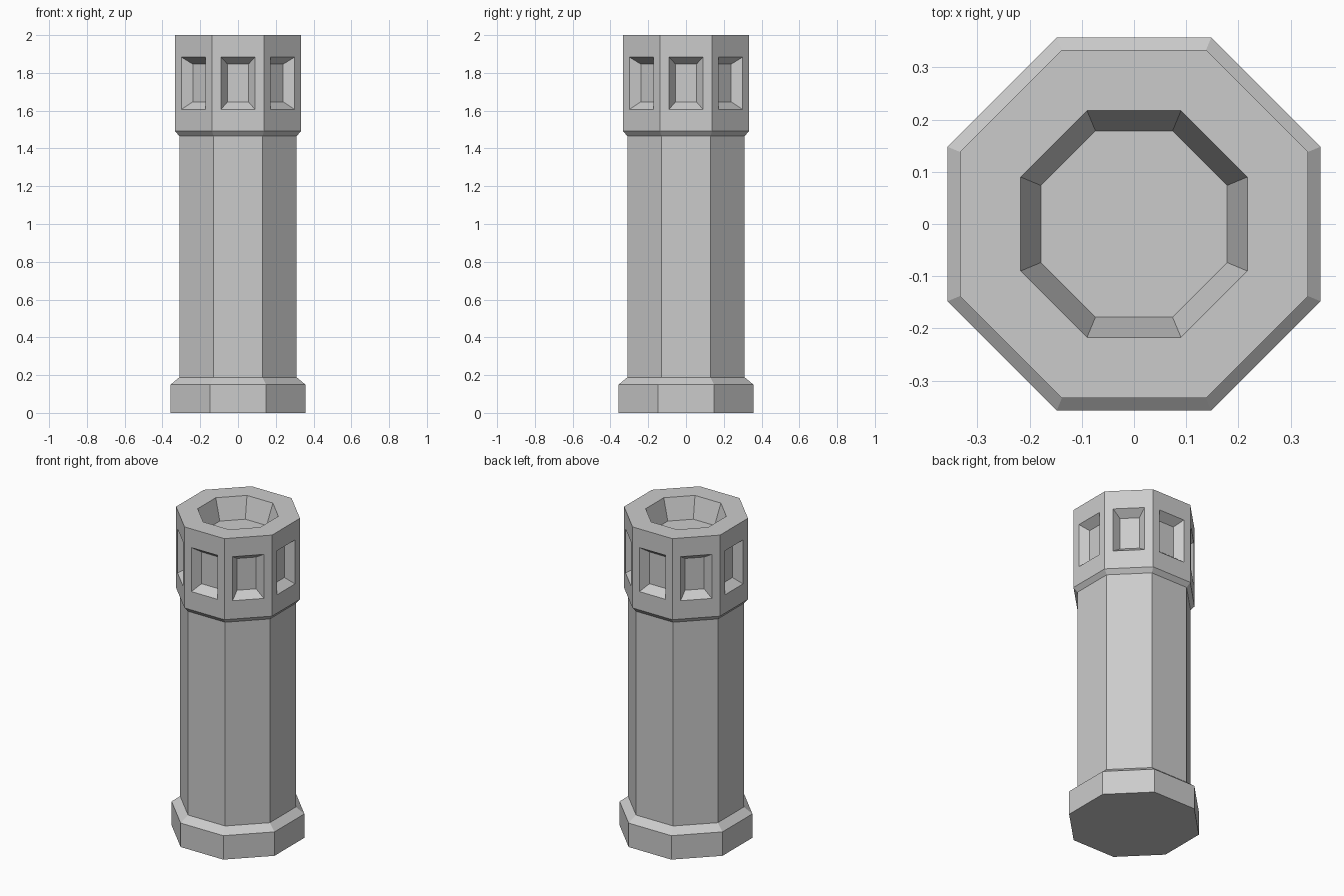
import bpy, bmesh
from math import pi, tan, sin, cos

if "Cube" in bpy.data.objects:
    bpy.data.objects.remove(bpy.data.objects["Cube"])

SIDES = 8
T = tan(pi / SIDES)  # half side length per unit of apothem


def side_point(i, u, dist, z):
    """Point on side i: u along the side, dist out from the axis."""
    a = i * 2 * pi / SIDES
    return (dist * cos(a) - u * sin(a), dist * sin(a) + u * cos(a), z)


def finish(bm, name):
    bmesh.ops.remove_doubles(bm, verts=bm.verts, dist=1e-4)
    bmesh.ops.recalc_face_normals(bm, faces=bm.faces)
    mesh = bpy.data.meshes.new(name)
    bm.to_mesh(mesh)
    bm.free()
    obj = bpy.data.objects.new(name, mesh)
    bpy.context.collection.objects.link(obj)
    return obj


# Whole column: octagonal profile of (apothem, z), from underside to bowl floor
profile = [(0.357, 0), (0.357, 0.15), (0.311, 0.188), (0.311, 1.465),
           (0.333, 1.492), (0.333, 2.0), (0.217, 2.0), (0.178, 1.87)]
CROWN = 4  # profile step that carries the window recesses

# Window rectangles: (half width, bottom, top, distance from axis)
window = [(0.333 * T, 1.492, 2.0, 0.333), (0.09, 1.607, 1.883, 0.333),
          (0.055, 1.647, 1.846, 0.283)]

bm = bmesh.new()
rings = [[bm.verts.new(side_point(i, r * T, r, z)) for i in range(SIDES)]
         for r, z in profile]
bm.faces.new(rings[0])   # underside
bm.faces.new(rings[-1])  # bowl floor
for k in range(len(rings) - 1):
    if k == CROWN:
        continue
    for i in range(SIDES):
        j = (i + 1) % SIDES
        bm.faces.new((rings[k][i], rings[k][j], rings[k + 1][j], rings[k + 1][i]))

# Crown sides, each with a bevelled blind window
for i in range(SIDES):
    loops = [[bm.verts.new(side_point(i, u, d, z))
              for u, z in ((-w, z0), (w, z0), (w, z1), (-w, z1))]
             for w, z0, z1, d in window]
    for a, b in zip(loops, loops[1:]):
        for n in range(4):
            m = (n + 1) % 4
            bm.faces.new((a[n], a[m], b[m], b[n]))
    bm.faces.new(loops[-1])

finish(bm, "octagonal_tower")
